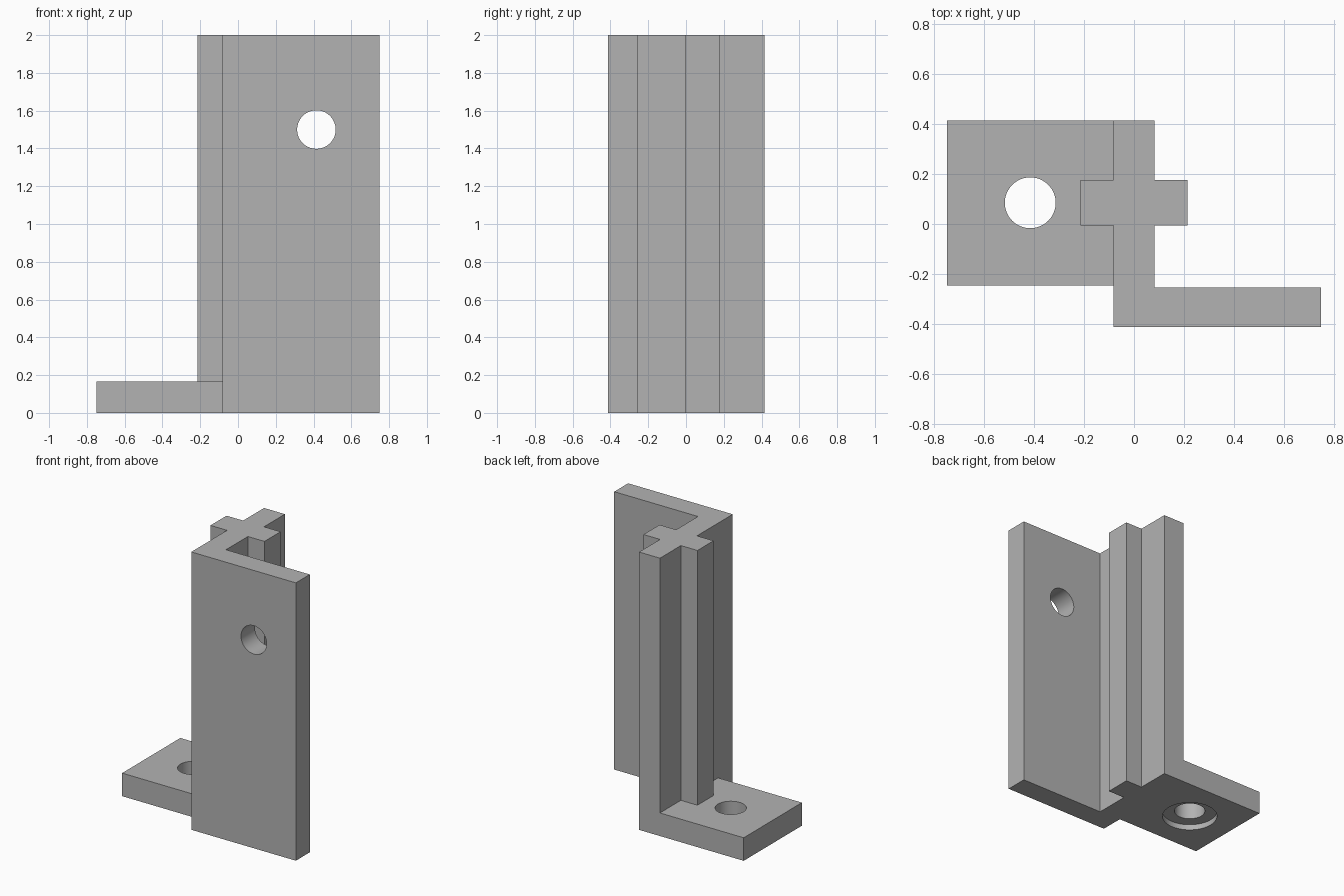
import bpy, bmesh, math

if "Cube" in bpy.data.objects:
    bpy.data.objects.remove(bpy.data.objects["Cube"])

grey = bpy.data.materials.new("plain grey")
grey.diffuse_color = (0.45, 0.45, 0.45, 1)
grey.use_nodes = True
grey.node_tree.nodes["Principled BSDF"].inputs["Base Color"].default_value = grey.diffuse_color


def prism(name, outline, z0, z1):
    """Extrude a closed counter-clockwise xy outline from z0 to z1."""
    bm = bmesh.new()
    face = bm.faces.new([bm.verts.new((x, y, z0)) for x, y in outline])
    top = bmesh.ops.extrude_face_region(bm, geom=[face])
    for v in top["geom"]:
        if isinstance(v, bmesh.types.BMVert):
            v.co.z = z1
    bmesh.ops.recalc_face_normals(bm, faces=bm.faces)
    mesh = bpy.data.meshes.new(name)
    bm.to_mesh(mesh)
    bm.free()
    obj = bpy.data.objects.new(name, mesh)
    bpy.context.collection.objects.link(obj)
    mesh.materials.append(grey)
    return obj


def drill(target, name, radius, depth, location, rotation=(0, 0, 0)):
    """Cut a round hole with a hidden cylinder."""
    bpy.ops.mesh.primitive_cylinder_add(vertices=64, radius=radius, depth=depth,
                                        location=location, rotation=rotation)
    cutter = bpy.context.object
    cutter.name = name
    cutter.data.materials.append(grey)
    mod = target.modifiers.new(name, 'BOOLEAN')
    mod.operation = 'DIFFERENCE'
    mod.solver = 'EXACT'
    mod.object = cutter
    bpy.context.view_layer.objects.active = target
    bpy.ops.object.modifier_apply(modifier=name)
    bpy.data.objects.remove(cutter, do_unlink=True)


WEB, ARM, END = 0.083, 0.215, 0.75        # half widths in x
FRONT, BACK = -0.413, 0.415
ARM_Y0, ARM_Y1 = -0.006, 0.177
PLATE_Y = -0.255                          # rear of the front plate

# Tall upright: front plate, web and cross arms in one profile
upright = prism("upright", [
    (-WEB, FRONT), (END, FRONT), (END, PLATE_Y), (WEB, PLATE_Y),
    (WEB, ARM_Y0), (ARM, ARM_Y0), (ARM, ARM_Y1), (WEB, ARM_Y1),
    (WEB, BACK), (-WEB, BACK), (-WEB, ARM_Y1), (-ARM, ARM_Y1),
    (-ARM, ARM_Y0), (-WEB, ARM_Y0)], 0, 2)

# Foot flange beside the web
foot = prism("foot", [(-END, -0.247), (-WEB, -0.247), (-WEB, BACK), (-END, BACK)], 0, 0.166)

# Join foot and upright into one solid
union = upright.modifiers.new("union", 'BOOLEAN')
union.operation = 'UNION'
union.solver = 'EXACT'
union.object = foot
bpy.context.view_layer.objects.active = upright
bpy.ops.object.modifier_apply(modifier="union")
bpy.data.objects.remove(foot, do_unlink=True)
bracket = upright
bracket.name = "bracket"

# Bolt holes, with a shallow counterbore under the foot
drill(bracket, "plate_hole", 0.102, 0.4, (0.415, -0.334, 1.5), (math.pi / 2, 0, 0))
drill(bracket, "foot_hole", 0.102, 0.6, (-0.416, 0.085, 0.08))
drill(bracket, "foot_counterbore", 0.183, 0.08, (-0.416, 0.085, 0))

# Smooth bores, crisp edges
bpy.ops.object.select_all(action='DESELECT')
bracket.select_set(True)
bpy.context.view_layer.objects.active = bracket
bpy.ops.object.shade_smooth_by_angle(angle=math.radians(30))
